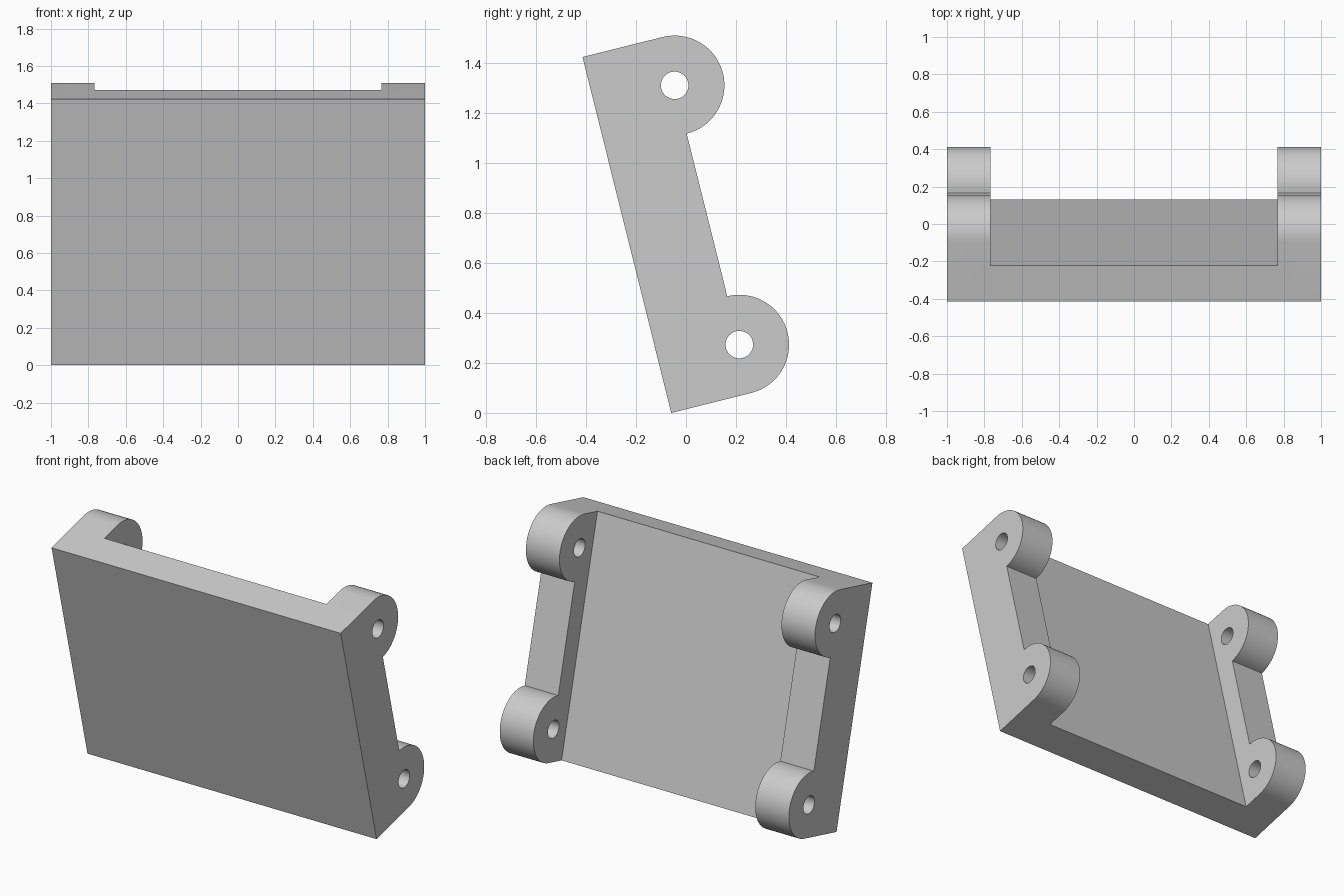
import bpy, bmesh
from math import radians, sin, cos, pi
from mathutils import Matrix

if "Cube" in bpy.data.objects:
    bpy.data.objects.remove(bpy.data.objects["Cube"])

LENGTH, RAIL, PANEL = 1.466, 0.33, 0.197   # plate length, rail depth, panel depth
BOSS, HOLE, POCKET = 0.199, 0.055, 0.768   # boss radius, hole radius, pocket half width
boss_centres = (BOSS, LENGTH - BOSS)


def new_object(name, bm):
    bmesh.ops.recalc_face_normals(bm, faces=bm.faces)
    mesh = bpy.data.meshes.new(name)
    bm.to_mesh(mesh)
    bm.free()
    obj = bpy.data.objects.new(name, mesh)
    bpy.context.collection.objects.link(obj)
    return obj


def extrude_profile(name, points, half_width):
    """Extrude a (depth, height) outline along x."""
    bm = bmesh.new()
    face = bm.faces.new([bm.verts.new((-half_width, y, z)) for y, z in points])
    ext = bmesh.ops.extrude_face_region(bm, geom=[face])
    verts = [v for v in ext["geom"] if isinstance(v, bmesh.types.BMVert)]
    bmesh.ops.translate(bm, verts=verts, vec=(2 * half_width, 0, 0))
    return new_object(name, bm)


def arc(z, radius, start, end, steps, y=RAIL):
    return [(y + radius * cos(start + (end - start) * i / steps),
             z + radius * sin(start + (end - start) * i / steps))
            for i in range(steps + 1)]


# Bracket outline: flat front, two half-round bosses at the back
outline = [(0, LENGTH), (0, 0)]
for z in boss_centres:
    outline += arc(z, BOSS, -pi / 2, pi / 2, 32)
bracket = extrude_profile("bracket", outline, 1)

# Cutters: wide pocket between the rails, and the two pin holes
cutters = [extrude_profile("pocket_cutter",
                           [(PANEL, -1), (1, -1), (1, 3), (PANEL, 3)], POCKET)]
for z in boss_centres:
    cutters.append(extrude_profile("hole_cutter", arc(z, HOLE, 0, 2 * pi, 32)[:-1], 1.2))

bpy.context.view_layer.objects.active = bracket
bracket.select_set(True)
for cutter in cutters:
    mod = bracket.modifiers.new("cut", "BOOLEAN")
    mod.operation, mod.solver, mod.object = "DIFFERENCE", "EXACT", cutter
    bpy.ops.object.modifier_apply(modifier=mod.name)
    bpy.data.objects.remove(cutter)

# Lean the plate back onto its lower front edge
bracket.data.transform(Matrix.Translation((0, -0.059, 0)) @ Matrix.Rotation(radians(14), 4, "X"))
bpy.ops.object.shade_smooth_by_angle(angle=radians(30))
